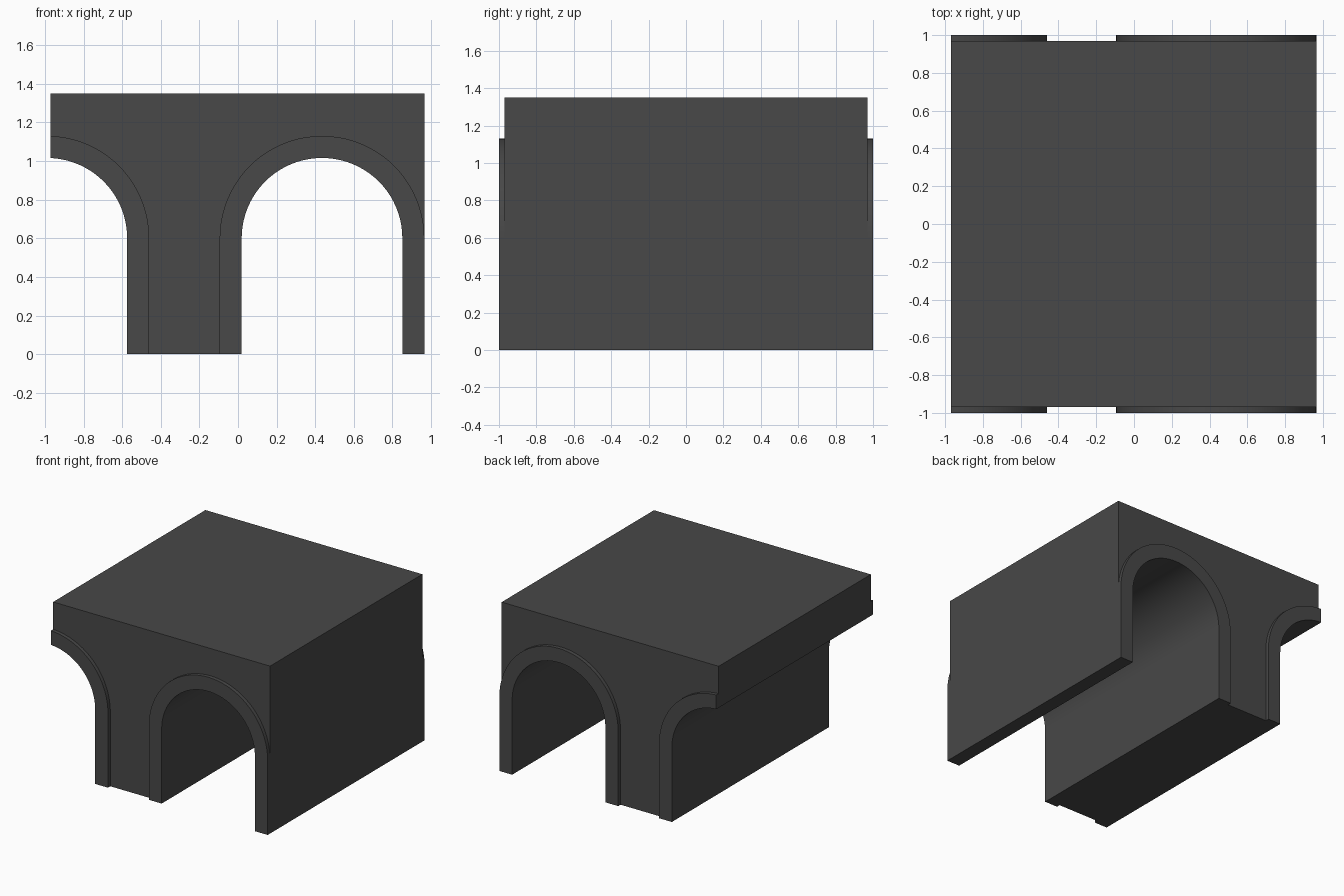
import bpy, bmesh, math

cube = bpy.data.objects.get("Cube")
if cube:
    bpy.data.objects.remove(cube)

LEFT, RIGHT, TOP = -0.97, 0.965, 1.35   # body limits
SPRING = 0.6                            # height where the arches begin
INNER, OUTER = 0.416, 0.53              # opening and trim radii
FULL_X, CUT_X = 0.435, -0.99            # arch centres
DEPTH, TRIM = 0.97, 0.03

stone = bpy.data.materials.new("dark_grey_stone")
stone.use_nodes = True
colour = (0.065, 0.065, 0.065, 1)
stone.diffuse_color = colour
stone.node_tree.nodes["Principled BSDF"].inputs["Base Color"].default_value = colour


def arch(cx, radius, cut=False, steps=40):
    """Outline of an arch from its right foot, over the top, to its left end."""
    end = math.acos((LEFT - cx) / radius) if cut else math.pi
    pts = [(cx + radius, 0)]
    for i in range(steps + 1):
        a = end * i / steps
        pts.append((cx + radius * math.cos(a), SPRING + radius * math.sin(a)))
    if not cut:
        pts.append((cx - radius, 0))
    return pts


def extrude(name, profile, y0, y1):
    """Solid made by pushing an x-z outline along y."""
    bm = bmesh.new()
    face = bm.faces.new([bm.verts.new((x, y0, z)) for x, z in profile])
    moved = bmesh.ops.extrude_face_region(bm, geom=[face])["geom"]
    bmesh.ops.translate(bm, vec=(0, y1 - y0, 0),
                        verts=[v for v in moved if isinstance(v, bmesh.types.BMVert)])
    bmesh.ops.recalc_face_normals(bm, faces=bm.faces)
    mesh = bpy.data.meshes.new(name)
    bm.to_mesh(mesh)
    bm.free()
    mesh.materials.append(stone)
    obj = bpy.data.objects.new(name, mesh)
    bpy.context.collection.objects.link(obj)
    bpy.ops.object.select_all(action="DESELECT")
    obj.select_set(True)
    bpy.context.view_layer.objects.active = obj
    bpy.ops.object.shade_smooth_by_angle(angle=math.radians(30))
    return obj


# Tunnel block: one full vault and one cut off by the block's side
outline = [(LEFT, TOP), (RIGHT, TOP), (RIGHT, 0)]
outline += arch(FULL_X, INNER) + arch(CUT_X, INNER, cut=True)
extrude("tunnel_block", outline, -DEPTH, DEPTH)

# Raised arch trims on both end faces
for side, sign in (("front", -1), ("back", 1)):
    for label, cx, cut in (("full", FULL_X, False), ("cut", CUT_X, True)):
        band = arch(cx, OUTER, cut) + arch(cx, INNER, cut)[::-1]
        extrude(f"{side}_{label}_arch_trim", band, sign * DEPTH, sign * (DEPTH + TRIM))
